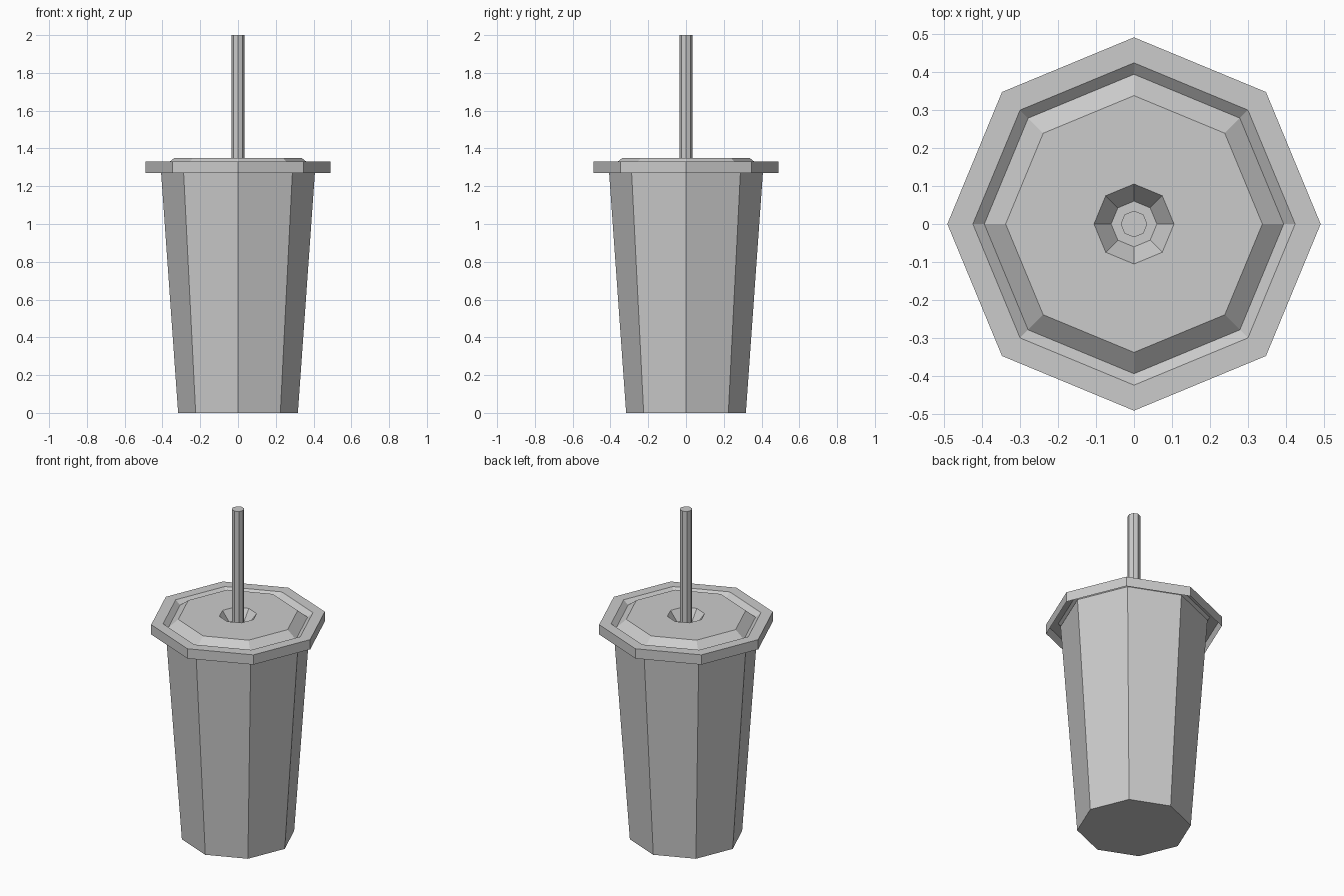
import bpy, bmesh
from math import cos, sin, tau

if "Cube" in bpy.data.objects:
    bpy.data.objects.remove(bpy.data.objects["Cube"])

SIDES = 8


def lathe(name, profile, cap_start=False, cap_end=False):
    """Sweep an (r, z) profile around z with eight flat sides."""
    bm = bmesh.new()
    rings = [[bm.verts.new((r * cos(tau * i / SIDES), r * sin(tau * i / SIDES), z))
              for i in range(SIDES)] for r, z in profile]
    for a, b in zip(rings, rings[1:]):
        for i in range(SIDES):
            j = (i + 1) % SIDES
            bm.faces.new((a[i], a[j], b[j], b[i]))
    if cap_start:
        bm.faces.new(rings[0][::-1])
    if cap_end:
        bm.faces.new(rings[-1])
    mesh = bpy.data.meshes.new(name)
    bm.to_mesh(mesh)
    bm.free()
    obj = bpy.data.objects.new(name, mesh)
    bpy.context.collection.objects.link(obj)
    return obj


# Tapered cup, its open top tucked into the lid
lathe("cup", [(0.317, 0), (0.41, 1.312)], cap_start=True)

# Lid shell: skirt, flat rim, groove, raised centre and straw recess
lathe("lid", [(0.49, 1.27), (0.49, 1.33), (0.423, 1.33), (0.393, 1.305),
              (0.337, 1.35), (0.105, 1.35), (0.06, 1.29)], cap_end=True)

# Straw standing in the recess
lathe("straw", [(0.035, 1.29), (0.035, 2.0)], cap_start=True, cap_end=True)
